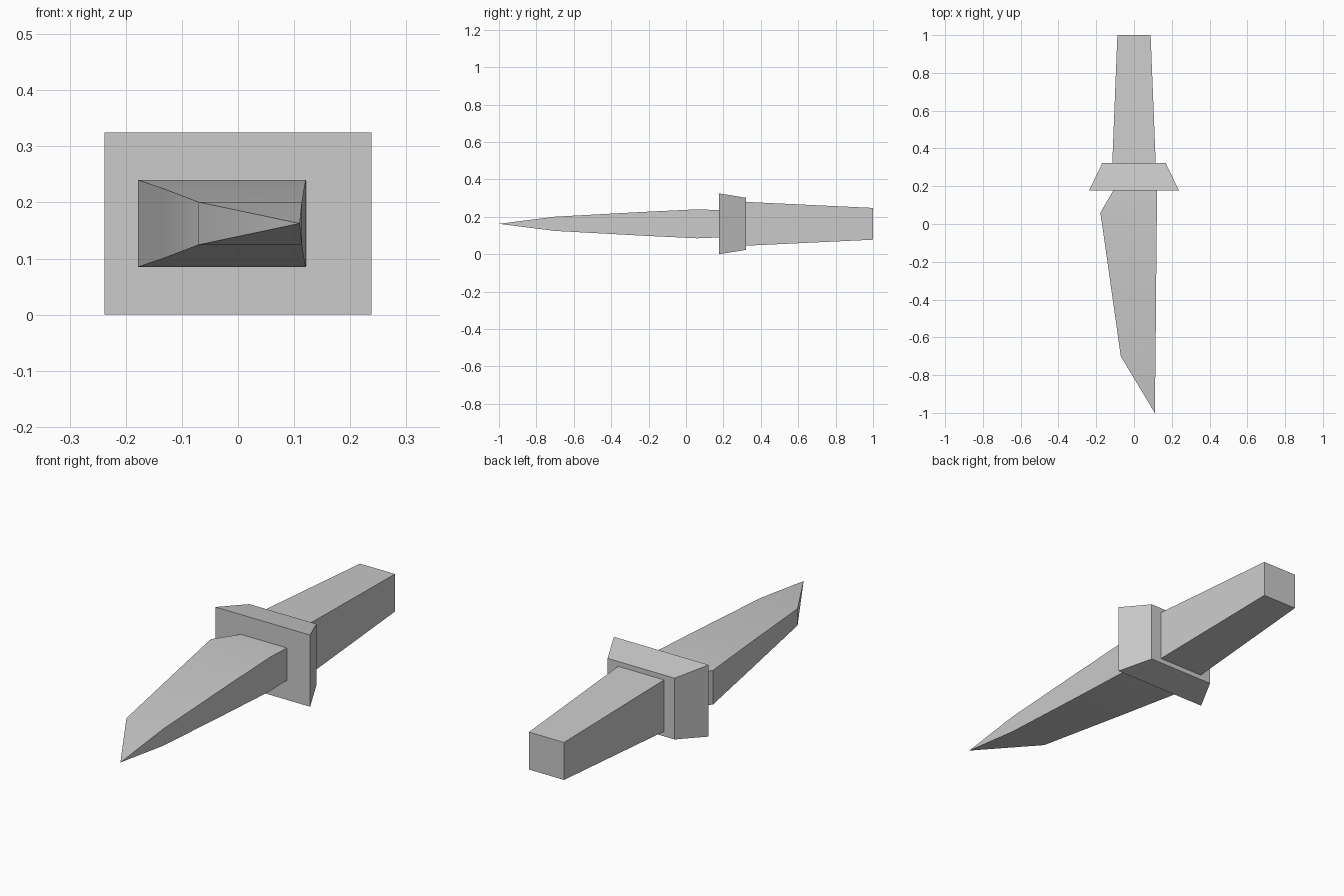
import bpy
import bmesh
import math

cube = bpy.data.objects.get("Cube")
if cube:
    bpy.data.objects.remove(cube, do_unlink=True)

MID_Z = 0.1625

grey = bpy.data.materials.new("plain_grey")
grey.use_nodes = True
tone = (0.6, 0.6, 0.6, 1)
grey.diffuse_color = tone
grey.node_tree.nodes["Principled BSDF"].inputs["Base Color"].default_value = tone


def loft(name, sections, tip=None):
    """Join rectangular sections (y, left x, right x, half height) along y."""
    bm = bmesh.new()
    rings = []
    for y, x0, x1, h in sections:
        corners = [(x0, -h), (x1, -h), (x1, h), (x0, h)]
        rings.append([bm.verts.new((x, y, MID_Z + z)) for x, z in corners])
    for a, b in zip(rings, rings[1:]):
        for i in range(4):
            j = (i + 1) % 4
            bm.faces.new((a[i], a[j], b[j], b[i]))
    bm.faces.new(rings[0])
    if tip:
        point = bm.verts.new(tip)
        for i in range(4):
            bm.faces.new((rings[-1][i], rings[-1][(i + 1) % 4], point))
    else:
        bm.faces.new(rings[-1])
    bmesh.ops.recalc_face_normals(bm, faces=bm.faces)
    mesh = bpy.data.meshes.new(name)
    bm.to_mesh(mesh)
    bm.free()
    mesh.materials.append(grey)
    obj = bpy.data.objects.new(name, mesh)
    bpy.context.collection.objects.link(obj)
    return obj


# Tapered grip behind the guard
loft("grip", [(1.0, -0.088, 0.088, 0.085), (0.322, -0.115, 0.115, 0.117)])

# Guard block, wider toward the blade
loft("guard", [(0.322, -0.168, 0.168, 0.139), (0.177, -0.238, 0.238, 0.1625)])

# Blade with a straight back, a curved edge and a pointed tip
blade = loft("blade", [(0.177, -0.11, 0.122, 0.073),
                       (0.06, -0.178, 0.121, 0.0775),
                       (-0.24, -0.135, 0.118, 0.063),
                       (-0.7, -0.07, 0.114, 0.038)],
             tip=(0.11, -1.0, MID_Z))
bpy.ops.object.select_all(action="DESELECT")
blade.select_set(True)
bpy.context.view_layer.objects.active = blade
bpy.ops.object.shade_smooth_by_angle(angle=math.radians(30))
